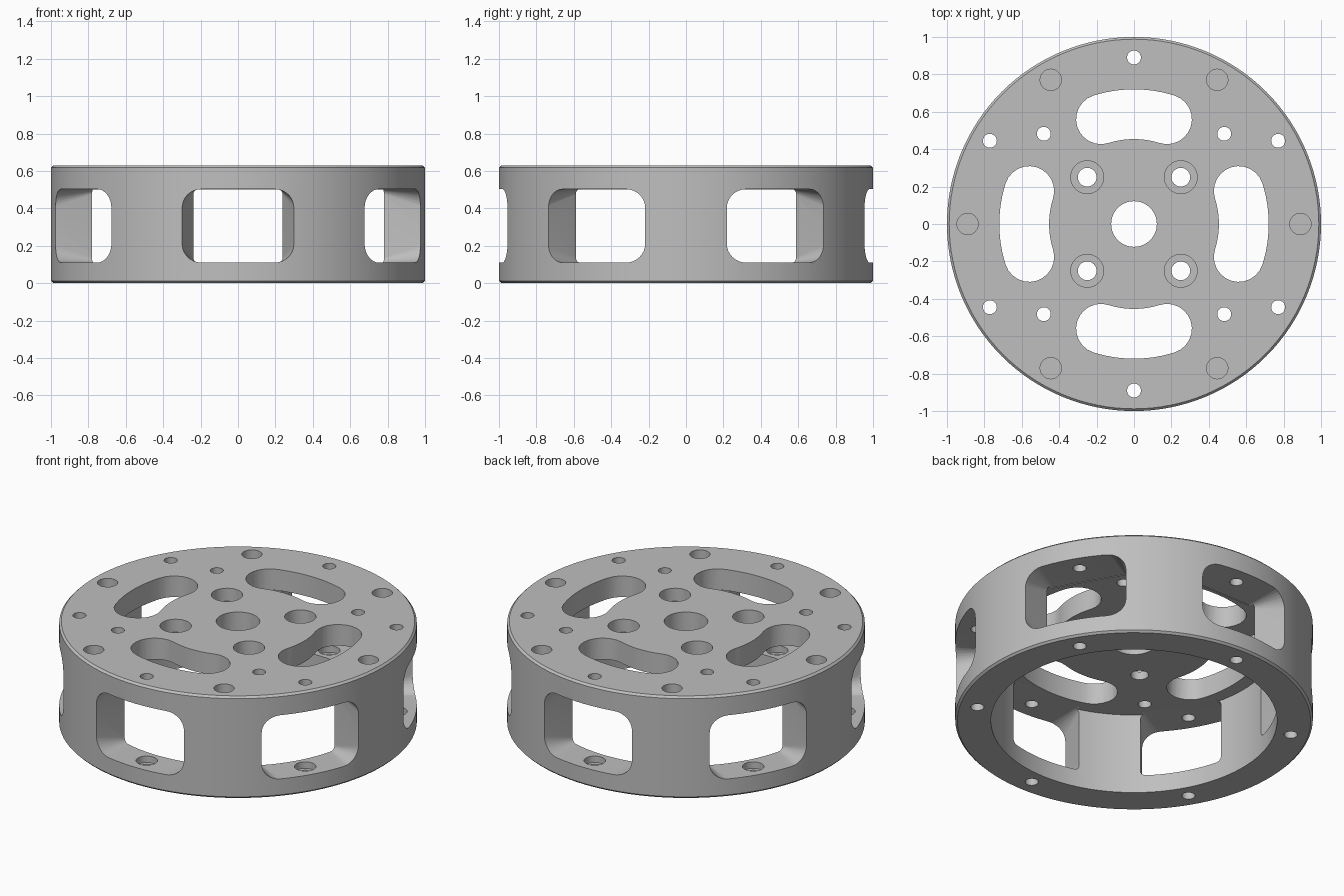
import bpy, bmesh
from math import sin, cos, tan, pi, radians
from mathutils import Vector, Matrix

cube = bpy.data.objects.get("Cube")
if cube:
    bpy.data.objects.remove(cube, do_unlink=True)

HEIGHT, PLATE_Z, INNER_R, EDGE = 0.63, 0.5, 0.8, 0.012
SILL_Z, RIM_HOLES_R = 0.11, 0.89

metal = bpy.data.materials.new("light_grey_metal")
metal.use_nodes = True
grey = (0.52, 0.52, 0.52, 1)
metal.diffuse_color = grey
metal.node_tree.nodes["Principled BSDF"].inputs["Base Color"].default_value = grey


def make_object(name, bm):
    bmesh.ops.recalc_face_normals(bm, faces=bm.faces)
    mesh = bpy.data.meshes.new(name)
    bm.to_mesh(mesh)
    bm.free()
    mesh.materials.append(metal)
    obj = bpy.data.objects.new(name, mesh)
    bpy.context.collection.objects.link(obj)
    return obj


def loft(bm, ring_a, ring_b):
    """Closed solid between two rings of equal length."""
    a = [bm.verts.new(p) for p in ring_a]
    b = [bm.verts.new(p) for p in ring_b]
    n = len(a)
    bm.faces.new(a)
    bm.faces.new(b)
    for i in range(n):
        j = (i + 1) % n
        bm.faces.new((a[i], a[j], b[j], b[i]))


def hole(bm, x, y, radius, z0, z1, sides=32):
    ring = [(x + radius * cos(2 * pi * i / sides), y + radius * sin(2 * pi * i / sides))
            for i in range(sides)]
    loft(bm, [(*p, z0) for p in ring], [(*p, z1) for p in ring])


def polar_holes(bm, distance, start, count, radius, z0, z1):
    for k in range(count):
        a = radians(start + 360 * k / count)
        hole(bm, distance * cos(a), distance * sin(a), radius, z0, z1)


def slot(bm, angle, mid_r, half_w, spread, z0, z1, n=12):
    """Bean-shaped slot following an arc about the centre."""
    pts = []
    for side in (1, -1):
        for i in range(n + 1):
            t = angle + spread * side * (2 * i / n - 1)
            r = mid_r + half_w * side
            pts.append((r * cos(t), r * sin(t)))
        t = angle + spread * side
        cx, cy = mid_r * cos(t), mid_r * sin(t)
        start = t if side > 0 else t + pi
        for i in range(1, n):
            u = start + pi * i / n
            pts.append((cx + half_w * cos(u), cy + half_w * sin(u)))
    loft(bm, [(*p, z0) for p in pts], [(*p, z1) for p in pts])


def window_section(dist, corner, turn, n=8):
    """Rounded rectangle on a plane facing the axis, widening with distance."""
    half_w = dist * tan(radians(17.4))
    z0, z1 = SILL_Z, PLATE_Z + 0.003
    pts = []
    for q, (sx, cz) in enumerate(((1, z1 - corner), (-1, z1 - corner),
                                  (-1, z0 + corner), (1, z0 + corner))):
        for i in range(n + 1):
            u = pi / 2 * (q + i / n)
            pts.append(turn @ Vector((dist, sx * (half_w - corner) + corner * cos(u),
                                      cz + corner * sin(u))))
    return pts


def cut(target, bm):
    bmesh.ops.triangulate(bm, faces=bm.faces)
    cutter = make_object("cutter", bm)
    cutter.hide_render = True
    mod = target.modifiers.new("cut", 'BOOLEAN')
    mod.operation, mod.solver, mod.object = 'DIFFERENCE', 'EXACT', cutter
    bpy.context.view_layer.objects.active = target
    bpy.ops.object.modifier_apply(modifier=mod.name)
    bpy.data.objects.remove(cutter, do_unlink=True)


# Turned body: top plate with a downward rim, edges chamfered
bm = bmesh.new()
profile = [(INNER_R, PLATE_Z), (INNER_R, 0), (1 - EDGE, 0), (1, EDGE),
           (1, HEIGHT - EDGE), (1 - EDGE, HEIGHT)]
segments = 128
rings = [[bm.verts.new((r * cos(2 * pi * i / segments), r * sin(2 * pi * i / segments), z))
          for i in range(segments)] for r, z in profile]
for a, b in zip(rings, rings[1:]):
    for i in range(segments):
        j = (i + 1) % segments
        bm.faces.new((a[i], a[j], b[j], b[i]))
bm.faces.new(rings[0])
bm.faces.new(rings[-1])
body = make_object("wheel_housing", bm)

# Six side windows through the rim
bm = bmesh.new()
for k in range(6):
    turn = Matrix.Rotation(radians(30 + 60 * k), 3, 'Z')
    loft(bm, window_section(0.74, 0.02, turn), window_section(1.05, 0.14, turn))
cut(body, bm)

# Through holes, arc slots and blind holes in the top plate
bm = bmesh.new()
hole(bm, 0, 0, 0.122, 0.4, 0.8, 48)
for k in range(4):
    slot(bm, k * pi / 2, 0.587, 0.133, radians(17.5), 0.4, 0.8)
polar_holes(bm, 0.354, 45, 4, 0.05, 0.4, 0.8)
polar_holes(bm, 0.682, 45, 4, 0.037, 0.4, 0.8)
polar_holes(bm, RIM_HOLES_R, 30, 6, 0.037, -0.1, 0.8)
polar_holes(bm, RIM_HOLES_R, 0, 6, 0.057, 0.5, 0.8)
cut(body, bm)

# Counterbores on the plate bolts and on the window sills
bm = bmesh.new()
polar_holes(bm, 0.354, 45, 4, 0.088, 0.55, 0.8)
polar_holes(bm, RIM_HOLES_R, 30, 6, 0.06, 0.07, 0.3)
cut(body, bm)

bpy.ops.object.select_all(action='DESELECT')
body.select_set(True)
bpy.context.view_layer.objects.active = body
bpy.ops.object.shade_smooth_by_angle(angle=radians(25))
